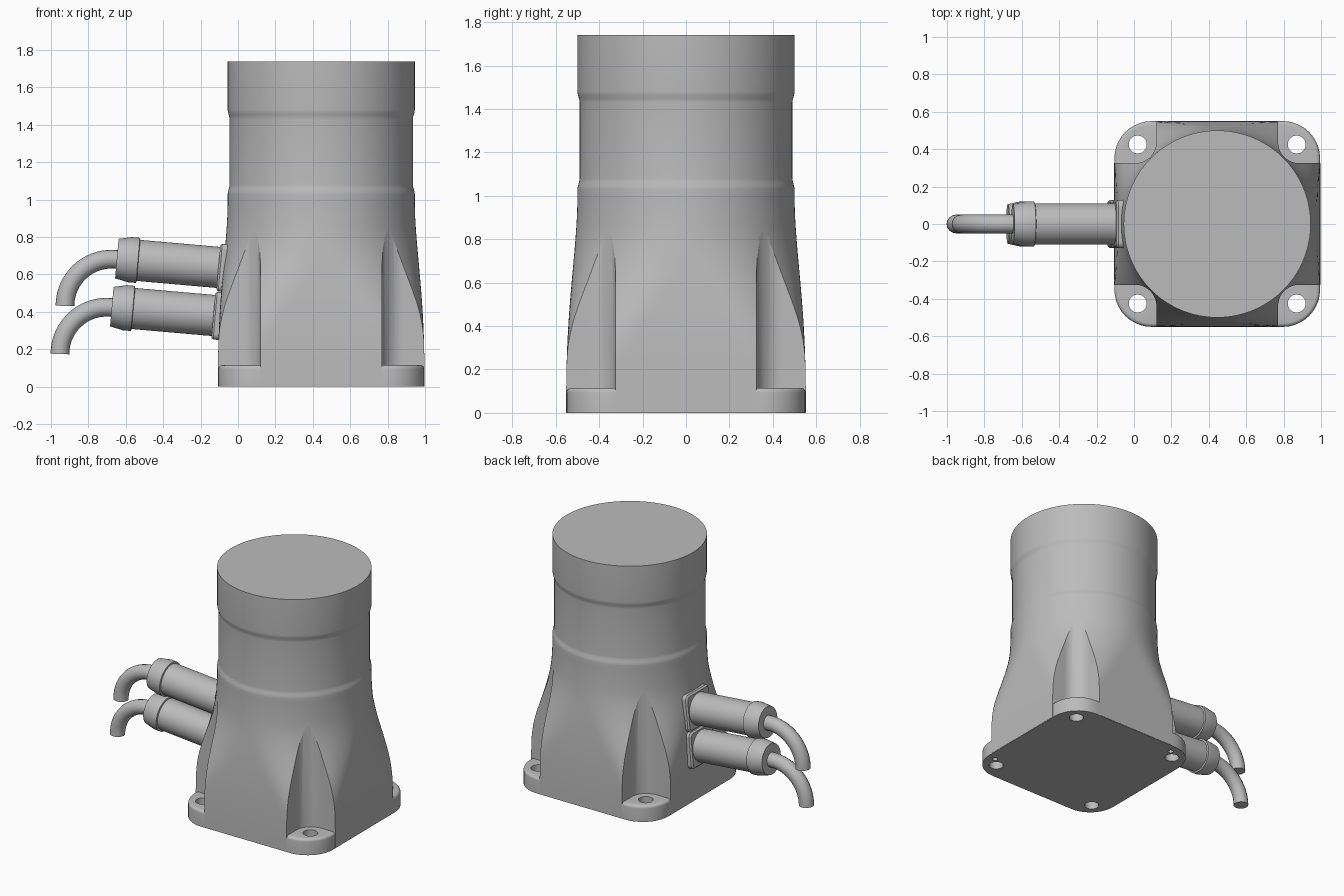
import bpy, bmesh, math
from mathutils import Matrix, Vector

if "Cube" in bpy.data.objects:
    bpy.data.objects.remove(bpy.data.objects["Cube"])

GREY = (0.5, 0.5, 0.5, 1)
CX = 0.445            # axis of the housing
POCKET, HOLE = 0.325, 0.425
CORNERS = [(sx, sy) for sx in (-1, 1) for sy in (-1, 1)]

mat = bpy.data.materials.new("cast grey")
mat.use_nodes = True
mat.diffuse_color = GREY
mat.node_tree.nodes["Principled BSDF"].inputs["Base Color"].default_value = GREY


def make(name, bm, matrix=None):
    bmesh.ops.recalc_face_normals(bm, faces=bm.faces)
    mesh = bpy.data.meshes.new(name)
    bm.to_mesh(mesh)
    bm.free()
    ob = bpy.data.objects.new(name, mesh)
    bpy.context.collection.objects.link(ob)
    mesh.materials.append(mat)
    if matrix:
        ob.matrix_world = matrix
    return ob


def select(ob):
    bpy.ops.object.select_all(action='DESELECT')
    ob.select_set(True)
    bpy.context.view_layer.objects.active = ob


def smooth(ob, angle=30):
    select(ob)
    bpy.ops.object.shade_smooth_by_angle(angle=math.radians(angle))


def cut(ob, cutters):
    for c in cutters:
        mod = ob.modifiers.new("cut", 'BOOLEAN')
        mod.operation, mod.solver, mod.object = 'DIFFERENCE', 'EXACT', c
        select(ob)
        bpy.ops.object.modifier_apply(modifier=mod.name)
        bpy.data.objects.remove(c)


def section(h, r, n=144):
    """Rounded square of half size h and corner radius r, evenly spaced by angle."""
    pts, c = [], h - r
    for i in range(n):
        a = 2 * math.pi * i / n
        co, si = math.cos(a), math.sin(a)
        big, small = max(abs(co), abs(si)), min(abs(co), abs(si))
        if h * small / big <= c:
            t = h / big
        else:
            d = c * (big + small)
            t = d + math.sqrt(max(0, d * d - 2 * c * c + r * r))
        pts.append((t * co, t * si))
    return pts


def loft(name, rings, matrix=None):
    """Skin a stack of (z, points) rings and cap both ends."""
    bm = bmesh.new()
    rows = [[bm.verts.new((x, y, z)) for x, y in pts] for z, pts in rings]
    for a, b in zip(rows, rows[1:]):
        for i in range(len(a)):
            j = (i + 1) % len(a)
            bm.faces.new((a[i], a[j], b[j], b[i]))
    bm.faces.new(rows[0])
    bm.faces.new(rows[-1])
    return make(name, bm, matrix)


def circle(r, n=48):
    return section(r, r, n)


def ease(t):
    t = min(max(t, 0), 1)
    return t * t * (3 - 2 * t)


centre = Matrix.Translation((CX, 0, 0))

# Housing: square foot flaring into a round barrel with a shallow waist
rings = []
for i in range(33):
    z = 0.002 + i / 32
    h = 0.552 - 0.052 * ease(z ** 1.4)
    k = ease((z - 0.1) / 0.75)
    rings.append((z, section(h, 0.2 + (h - 0.2) * k)))
for z0, r0, r1 in ((1.03, 0.5, 0.49), (1.43, 0.49, 0.5)):
    for i in range(7):
        rings.append((z0 + 0.05 * i / 6, circle(r0 + (r1 - r0) * ease(i / 6), 144)))
rings.append((1.74, circle(0.5, 144)))
housing = loft("housing", rings, centre)

# Corner pockets: tall rounded cutters
pockets = []
for sx, sy in CORNERS:
    half = 0.3
    at = Matrix.Translation((CX + sx * (POCKET + half), sy * (POCKET + half), 0))
    pts = section(half, 0.114, 144)
    pockets.append(loft("pocket_cutter", [(-0.2, pts), (1.02, pts)], at))
cut(housing, pockets)
smooth(housing, 25)

# Foot plate with softened top edge
foot = [(0, section(0.55, 0.2))]
for i in range(6):
    a = math.pi / 2 * i / 5
    d = 0.02 * (1 - math.cos(a))
    foot.append((0.095 + 0.02 * math.sin(a), section(0.55 - d, 0.2 - d)))
foot_plate = loft("foot_plate", foot, centre)
drills = [loft("bolt_cutter", [(-0.1, circle(0.048)), (0.3, circle(0.048))],
               Matrix.Translation((CX + sx * HOLE, sy * HOLE, 0))) for sx, sy in CORNERS]
for x, y in ((-0.365, 0.485), (0.485, -0.365)):
    drills.append(loft("pin_cutter", [(-0.1, circle(0.018)), (0.07, circle(0.018))],
                       Matrix.Translation((CX + x, y, 0))))
cut(foot_plate, drills)
smooth(foot_plate)

# Two tilted cable connectors, each with a seat, plug, collar and cable
tilt = Matrix.Rotation(math.radians(-85), 4, 'Y')
for label, shift in (("upper", Vector((0, 0, 0))), ("lower", Vector((-0.027, 0, -0.257)))):
    frame = Matrix.Translation(Vector((-0.05, 0, 0.633)) + shift) @ tilt

    seat = loft(label + "_connector_seat",
                [(-0.03, section(0.128, 0.03)), (0.045, section(0.128, 0.03)),
                 (0.055, section(0.118, 0.025))], frame)
    smooth(seat)

    plug = loft(label + "_plug", [(-0.02, circle(0.11)), (0.49, circle(0.11))], frame)
    smooth(plug)

    collar = loft(label + "_collar",
                  [(0.484, circle(0.112)), (0.487, circle(0.121)),
                   (0.53, circle(0.121)), (0.6, circle(0.106))], frame)
    smooth(collar, 20)

    # Cable bends through a quarter turn to point down
    curve = bpy.data.curves.new(label + "_cable", 'CURVE')
    curve.dimensions = '3D'
    curve.bevel_depth, curve.bevel_resolution, curve.use_fill_caps = 0.05, 6, True
    path = [Vector((-0.6, 0, 0.682))]
    for i in range(25):
        a = math.radians(85 + 95 * i / 24)
        path.append(Vector((-0.675 + 0.25 * math.cos(a), 0, 0.432 + 0.25 * math.sin(a))))
    spline = curve.splines.new('POLY')
    spline.points.add(len(path) - 1)
    for p, co in zip(spline.points, path):
        p.co = (*(co + shift), 1)
    cable = bpy.data.objects.new(label + "_cable", curve)
    bpy.context.collection.objects.link(cable)
    curve.materials.append(mat)
    select(cable)
    bpy.ops.object.convert(target='MESH')
    smooth(bpy.context.object, 35)
